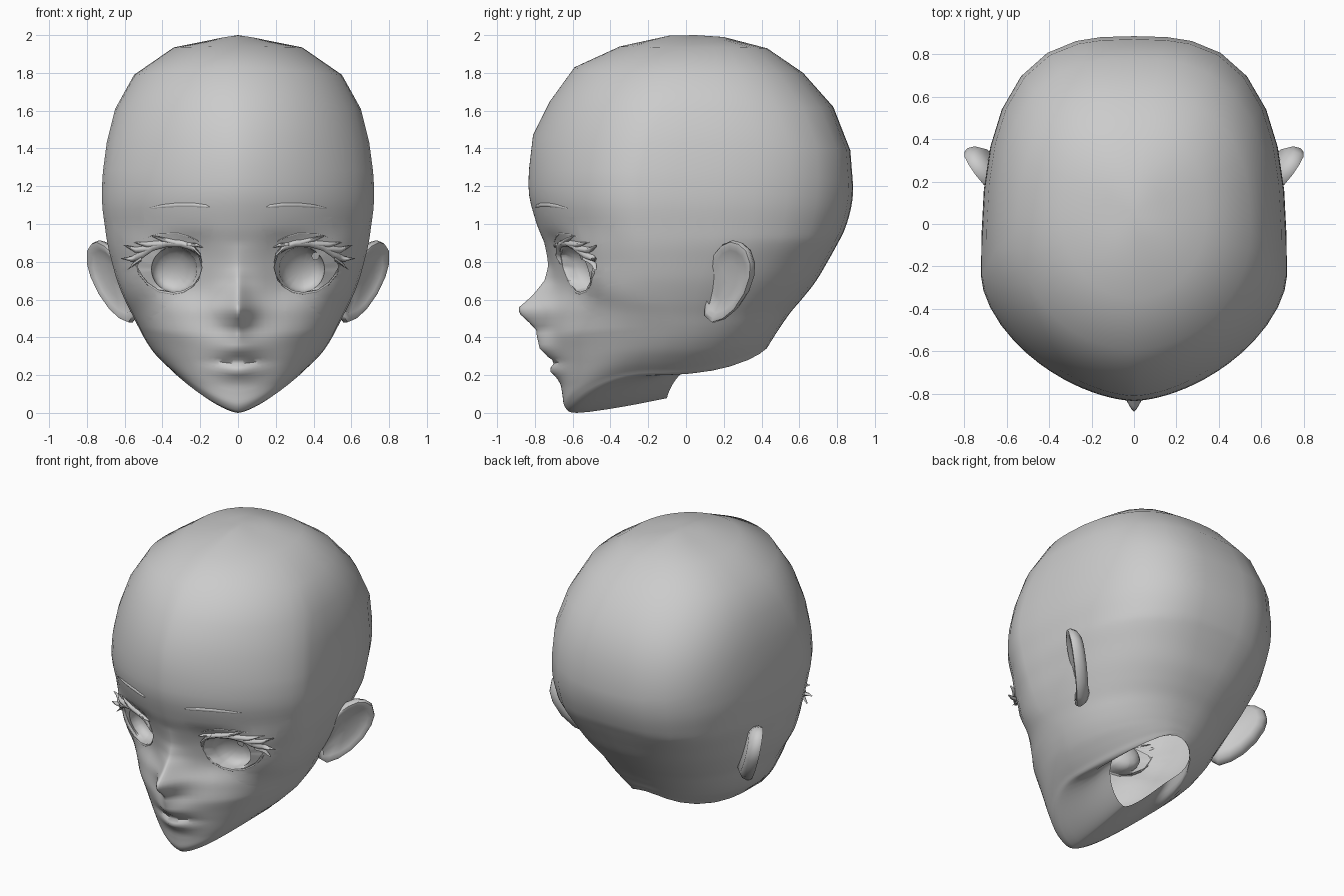
import bpy, bmesh, math
from mathutils import Vector
from mathutils.bvhtree import BVHTree

if "Cube" in bpy.data.objects:
    bpy.data.objects.remove(bpy.data.objects["Cube"])

grey = bpy.data.materials.new("plain_grey")
grey.diffuse_color = (0.6, 0.6, 0.6, 1)
grey.use_nodes = True
grey.node_tree.nodes["Principled BSDF"].inputs["Base Color"].default_value = grey.diffuse_color


def finish(bm, name, mirror=True, angle=60):
    me = bpy.data.meshes.new(name)
    bm.to_mesh(me)
    bm.free()
    me.materials.append(grey)
    ob = bpy.data.objects.new(name, me)
    bpy.context.collection.objects.link(ob)
    bpy.ops.object.select_all(action='DESELECT')
    ob.select_set(True)
    bpy.context.view_layer.objects.active = ob
    bpy.ops.object.shade_smooth_by_angle(angle=math.radians(angle))
    if mirror:
        m = ob.modifiers.new("mirror", 'MIRROR')
        m.merge_threshold = 0.0005
    return ob


def lookup(table, z):
    """Linear lookup in rows sorted by falling z."""
    if z >= table[0][0]:
        return table[0][1:]
    for a, b in zip(table, table[1:]):
        if z >= b[0]:
            t = (a[0] - z) / (a[0] - b[0])
            return [p + (q - p) * t for p, q in zip(a[1:], b[1:])]
    return table[-1][1:]


# Head rings, crown to neck opening:
# front z, front y, half width, widest y, widest z, back y, back z
RINGS = [
    (1.997, -.09, .14, .05, 1.975, .2, 1.99), (1.94, -.35, .34, .03, 1.935, .43, 1.93),
    (1.83, -.59, .55, -.03, 1.79, .62, 1.8), (1.65, -.72, .65, -.12, 1.61, .78, 1.62),
    (1.47, -.81, .695, -.2, 1.43, .87, 1.39), (1.3, -.83, .715, -.24, 1.28, .885, 1.2),
    (1.15, -.83, .72, -.25, 1.12, .873, 1.08), (1.0, -.79, .705, -.24, .99, .84, .97),
    (.9, -.75, .69, -.23, .89, .805, .9), (.8, -.715, .668, -.22, .8, .755, .81),
    (.7, -.695, .64, -.2, .7, .69, .7), (.6, -.69, .60, -.18, .6, .62, .61),
    (.5, -.70, .56, -.15, .52, .56, .54), (.4, -.71, .525, -.12, .45, .52, .485),
    (.3, -.69, .49, -.12, .385, .49, .44), (.2, -.67, .45, -.14, .325, .47, .41),
    (.1, -.655, .40, -.17, .27, .455, .385), (.03, -.64, .35, -.18, .225, .445, .37),
    (0, -.58, .32, -.17, .2, .44, .362), (.03, -.35, .27, -.03, .215, .435, .355),
    (.078, -.1, .23, .12, .278, .43, .345)]
NOSE = [(.9, 0, .06), (.78, .02, .06), (.7, .055, .06), (.62, .125, .07),
        (.56, .19, .08), (.53, .19, .08), (.48, .13, .075), (.44, .085, .07),
        (.38, .025, .06), (.33, 0, .06)]
LIPS = [(.44, 0), (.38, .05), (.34, .07), (.3, .045), (.268, .008), (.25, .035),
        (.22, .045), (.19, .02), (.15, 0)]
COLUMNS = [0, 1.5, 3, 5, 7.5, 10, 13, 16, 20, 24, 28, 32, 37, 42, 48, 55, 63, 72, 81, 90,
           94, 103, 114, 126, 140, 154, 166, 174, 180]


def catmull(a, b, c, d, t):
    return [.5 * (2 * q + (r - p) * t + (2 * p - 5 * q + 4 * r - s) * t * t
            + (3 * q - p - 3 * r + s) * t ** 3) for p, q, r, s in zip(a, b, c, d)]


rows = []
last = len(RINGS) - 1
for i in range(last):
    n = 1 if i < 5 else (3 if i < 7 else (5 if i < 17 else 3))
    quad = [RINGS[max(0, min(last, i + k))] for k in (-1, 0, 1, 2)]
    rows += [catmull(*quad, k / n) for k in range(n)]
rows.append(RINGS[-1])


def eye_plane(x, z):
    return -.585 + .3 * (x - .338) - .3 * (z - .76)


def clamp(v):
    return min(1, max(0, v))


def head_point(row, deg):
    zf, yf, w, ym, zm, yb, zb = row
    s, c = math.sin(math.radians(deg)), math.cos(math.radians(deg))
    if deg in (0, 180):
        s = 0
    front = c >= 0
    if front:                 # pointed face, boxy back of the skull, round neck
        e = 1 + .2 * clamp((zf - .4) / .4) * clamp((1.85 - zf) / .4)
    else:
        e = .95 - .27 * clamp((zb - .42) / .5) + .12 * clamp((zb - 1.4) / .4)
    ye, ze = (yf, zf) if front else (yb, zb)
    x = w * s ** e
    y = ym + (ye - ym) * abs(c) ** e
    z = ze + (zm - ze) * s ** 1.45
    if front and yf < -.5:    # flat eye area, nose and lips
        k = .75 * math.exp(-((x - .36) / .21) ** 4 - ((z - .77) / .17) ** 4)
        y += (eye_plane(x, z) - y) * k
        a, width = lookup(NOSE, z)
        y -= a * math.exp(-(x / width) ** 1.4)
        y -= lookup(LIPS, z)[0] * math.exp(-(x / .12) ** 2)
    return (x, y, z)


head = bmesh.new()
grid = [[head.verts.new(head_point(r, d)) for d in COLUMNS] for r in rows]
pole = head.verts.new((0, .05, 2.0))
for j in range(len(COLUMNS) - 1):
    head.faces.new((pole, grid[0][j], grid[0][j + 1]))
    for a, b in zip(grid, grid[1:]):
        head.faces.new((a[j], b[j], b[j + 1], a[j + 1]))
skin = BVHTree.FromBMesh(head)


def surf(x, z):
    hit = skin.ray_cast(Vector((x, -3, z)), Vector((0, 1, 0)))[0]
    return min(hit.y, -.48) if hit else -.48


# Eye opening: convex outline cut into the face
EYE = [(.19, .77), (.21, .70), (.27, .652), (.34, .637), (.42, .652), (.49, .70), (.53, .77),
       (.525, .81), (.47, .86), (.38, .89), (.28, .88), (.21, .835)]


def inside(p, edges):
    return all((b[0] - a[0]) * (p.z - a[1]) - (b[1] - a[1]) * (p.x - a[0]) > 0 for a, b in edges)


edges = list(zip(EYE, EYE[1:] + EYE[:1]))
for k, (a, b) in enumerate(edges):
    fs = [f for f in head.faces if f.calc_center_median().y < -.2
          and .0 < f.calc_center_median().x < .68 and .5 < f.calc_center_median().z < 1.05
          and inside(f.calc_center_median(), edges[:k])]
    geom = set(fs) | {e for f in fs for e in f.edges} | {v for f in fs for v in f.verts}
    bmesh.ops.bisect_plane(head, geom=list(geom), dist=1e-5, plane_co=(a[0], 0, a[1]),
                           plane_no=(b[1] - a[1], 0, a[0] - b[0]))
gone = [f for f in head.faces if f.calc_center_median().y < -.2
        and inside(f.calc_center_median(), edges)]
bmesh.ops.delete(head, geom=gone, context='FACES')

# Eye white and hollow iris grown inward from the opening
loop = [e for e in head.edges if e.is_boundary
        and all(v.co.x > .15 and v.co.y < -.3 and v.co.z > .6 for v in e.verts)]


def grow(loop, place):
    ret = bmesh.ops.extrude_edge_only(head, edges=loop)["geom"]
    for v in [g for g in ret if isinstance(g, bmesh.types.BMVert)]:
        v.co = place(v.co)
    return [g for g in ret if isinstance(g, bmesh.types.BMEdge)]


def iris(r, depth):
    def place(co):
        t = math.atan2(co.z - .76, co.x - .338)
        x, z = .338 + r * math.cos(t), .76 + r * math.sin(t)
        return Vector((x, eye_plane(x, z) + .03 + depth, z))
    return place


loop = grow(loop, lambda co: co + Vector((0, .025, 0)))
for r, depth in ((.12, 0), (.118, .015), (.108, .045), (.085, .07), (.05, .086), (.015, .092)):
    loop = grow(loop, iris(r, depth))
bmesh.ops.holes_fill(head, edges=loop, sides=0)
bmesh.ops.recalc_face_normals(head, faces=head.faces)
if sum(f.normal.z * f.calc_area() for f in head.faces if f.calc_center_median().z > 1.5) < 0:
    bmesh.ops.reverse_faces(head, faces=head.faces)
finish(head, "head")


# Tapered ribbons lying on the face: (x, z, half height) along the centre line
def ribbon(bm, pts, out, lift=0.0):
    prev = None
    fine = [[p + (q - p) * k / 3 for p, q in zip(a, b)]
            for a, b in zip(pts, pts[1:]) for k in range(3)] + [pts[-1]]
    for x, z, h in fine:
        y = surf(x, z) - lift
        d = out * min(1, h / .01)
        ring = [bm.verts.new(c) for c in ((x, y, z + h), (x, y - d, z + h * .4),
                                          (x, y - d, z - h * .4), (x, y, z - h),
                                          (x, y + .01, z))]
        if prev:
            for k in range(5):
                bm.faces.new((prev[k], prev[k - 1], ring[k - 1], ring[k]))
        else:
            bm.faces.new(ring)
        prev = ring
    bm.faces.new(prev[::-1])


def ribbons(name, strips, out, lift=0.0):
    bm = bmesh.new()
    for s in strips:
        ribbon(bm, s, out, lift)
    bmesh.ops.recalc_face_normals(bm, faces=bm.faces)
    finish(bm, name, angle=70)


ribbons("eyebrow", [[(.15, 1.088, .003), (.17, 1.094, .008), (.24, 1.101, .011),
                     (.32, 1.101, .011), (.4, 1.094, .009), (.47, 1.083, .002)]], .005, .003)
ribbons("eyelid_crease", [[(.2, .905, .001), (.25, .93, .004), (.32, .95, .005),
                           (.42, .945, .004), (.5, .925, .001)]], .005)
ribbons("upper_lashes", [
    [(.19, .79, .003), (.2, .835, .012), (.24, .877, .018), (.3, .897, .02), (.38, .9, .022),
     (.45, .882, .024), (.51, .84, .024), (.56, .815, .015), (.62, .817, .001)],
    [(.33, .9, .018), (.4, .918, .013), (.46, .938, .001)],
    [(.4, .895, .02), (.48, .89, .016), (.555, .905, .001)],
    [(.46, .87, .02), (.54, .862, .016), (.605, .888, .001)],
    [(.27, .89, .014), (.22, .888, .01), (.185, .876, .001)],
    [(.51, .82, .018), (.55, .79, .01), (.585, .757, .001)]], .02, .003)
ribbons("lower_lash_line", [[(.2, .73, .001), (.235, .675, .005), (.29, .642, .006),
                             (.35, .632, .006), (.42, .645, .006), (.48, .685, .008),
                             (.525, .74, .008), (.55, .8, .003)]], .005)

# Ears: rings of the side outline (y, z) on a slanted plane, front edge sunk into the head
EAR = [(.1, .51), (.14, .475), (.2, .495), (.26, .545), (.315, .63), (.345, .72), (.35, .79),
       (.325, .865), (.285, .9), (.24, .912), (.19, .89), (.15, .84), (.13, .75), (.105, .62)]
out = Vector((.79, -.58, -.18))
ear = bmesh.new()
prev = None
for scale, off in ((.75, -.07), (.93, -.045), (1, -.012), (.97, .01), (.87, .012),
                   (.76, .002), (.45, -.008), (.1, -.01)):
    ring = []
    for y, z in EAR:
        y, z = .21 + (y - .21) * scale, .7 + (z - .7) * scale
        x = .57 + .73 * (y - .14) + .231 * (z - .48) - max(0, .17 - y) * .6 * (z > .54)
        ring.append(ear.verts.new(Vector((x, y, z)) + out * off))
    if prev:
        for k in range(len(EAR)):
            ear.faces.new((prev[k - 1], prev[k], ring[k], ring[k - 1]))
    else:
        ear.faces.new(ring[::-1])
    prev = ring
ear.faces.new(prev)
bmesh.ops.recalc_face_normals(ear, faces=ear.faces)
finish(ear, "ear")

# Small highlight disc in one eye
spot = bmesh.new()
bmesh.ops.create_circle(spot, cap_ends=True, segments=12, radius=.021)
for v in spot.verts:
    x, z = .41 + v.co.x, .83 + v.co.y
    v.co = Vector((x, eye_plane(x, z) + .028, z))
bmesh.ops.reverse_faces(spot, faces=spot.faces)
finish(spot, "eye_highlight", mirror=False)
